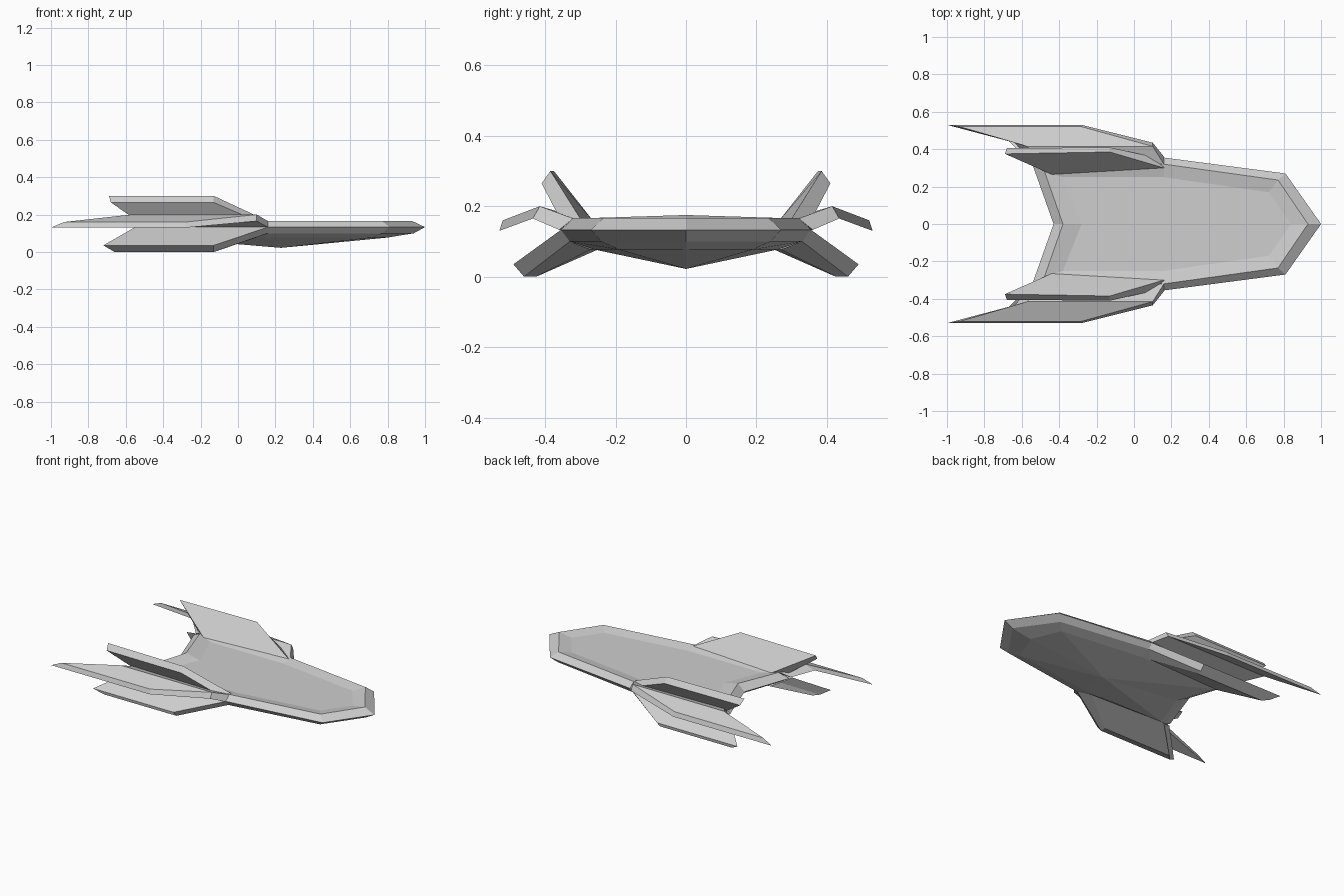
import bpy
import bmesh

default_cube = bpy.data.objects.get("Cube")
if default_cube:
    bpy.data.objects.remove(default_cube, do_unlink=True)

# Single flat hull colour
grey = bpy.data.materials.new("light_grey")
grey.use_nodes = True
colour = (.62, .62, .62, 1)
grey.diffuse_color = colour
grey.node_tree.nodes["Principled BSDF"].inputs["Base Color"].default_value = colour


def strip_loops(bm, loops, closed):
    """Join neighbouring loops with quads and return the loops as vertices."""
    rows = [[bm.verts.new(point) for point in loop] for loop in loops]
    for lower, upper in zip(rows, rows[1:]):
        count = len(lower)
        for i in range(count if closed else count - 1):
            j = (i + 1) % count
            bm.faces.new((lower[i], lower[j], upper[j], upper[i]))
    return rows


def finish(bm, name):
    """Mirror the half mesh across the centre line and make it an object."""
    everything = bm.verts[:] + bm.edges[:] + bm.faces[:]
    bmesh.ops.mirror(bm, geom=everything, axis='Y', merge_dist=.001)
    bmesh.ops.recalc_face_normals(bm, faces=bm.faces[:])
    mesh = bpy.data.meshes.new(name)
    bm.to_mesh(mesh)
    bm.free()
    mesh.materials.append(grey)
    obj = bpy.data.objects.new(name, mesh)
    bpy.context.collection.objects.link(obj)
    return obj


def make_fins(name, loops):
    """Loft a fin from its root loop to its tip loop, on both sides."""
    bm = bmesh.new()
    rows = strip_loops(bm, loops, closed=True)
    bm.faces.new(rows[0])
    bm.faces.new(rows[-1])
    return finish(bm, name)


def ring(height, nose, corner, shoulder, tail, notch, notch_lift=0):
    """Half outline of the hull at one height, from nose to tail notch."""
    sides = [(x, y, height) for x, y in (corner, shoulder, tail)]
    return [(nose, 0, height)] + sides + [(notch, 0, height + notch_lift)]


# Hull: stacked outlines from the belly up to the sunken deck
hull = bmesh.new()
outlines = [
    ring(.077, .80, (.72, .19), (.16, .26), (-.42, .25), -.33),
    ring(.10, .94, (.77, .24), (.16, .33), (-.48, .29), -.38),
    ring(.133, 1, (.81, .27), (.16, .355), (-.54, .31), -.43),
    ring(.166, .93, (.77, .235), (.16, .32), (-.48, .285), -.38, .009),
    ring(.152, .84, (.72, .17), (.16, .25), (-.38, .25), -.28),
]
hull_rows = strip_loops(hull, outlines, closed=False)
hull.faces.new(hull_rows[-1])

# Belly facets meeting at the keel point
keel = hull.verts.new((.23, 0, .022))
belly = hull_rows[0]
for first, second in zip(belly, belly[1:]):
    hull.faces.new((keel, first, second))
finish(hull, "hull")

# Upper fins: inner front, outer front, outer rear, inner rear
upper_root = [(.16, .30, .165), (.16, .345, .14),
              (-.5, .32, .14), (-.44, .265, .16)]
upper_tip = [(-.13, .385, .3), (-.13, .41, .265),
             (-.68, .405, .265), (-.69, .375, .3)]
make_fins("upper_fins", [upper_root, upper_tip])

# Middle fins: rise to a crest, then droop to a long swept tip
middle_root = [(.16, .32, .165), (.16, .36, .133),
               (-.54, .33, .133), (-.49, .29, .163)]
middle_crest = [(.1, .415, .2), (.1, .435, .165),
                (-.64, .435, .165), (-.57, .415, .2)]
middle_tip = [(-.28, .52, .16), (-.28, .53, .13),
              (-1, .53, .13), (-.93, .52, .16)]
make_fins("middle_fins", [middle_root, middle_crest, middle_tip])

# Lower fins: plates angled down with a bevelled tip
lower_root = [(.16, .355, .133), (.16, .33, .1), (.1, .27, .077),
              (-.44, .25, .077), (-.49, .29, .1), (-.55, .33, .133)]
lower_tip = [(-.13, .49, .035), (-.13, .46, 0), (-.13, .425, 0),
             (-.63, .425, 0), (-.66, .46, 0), (-.72, .49, .035)]
make_fins("lower_fins", [lower_root, lower_tip])
